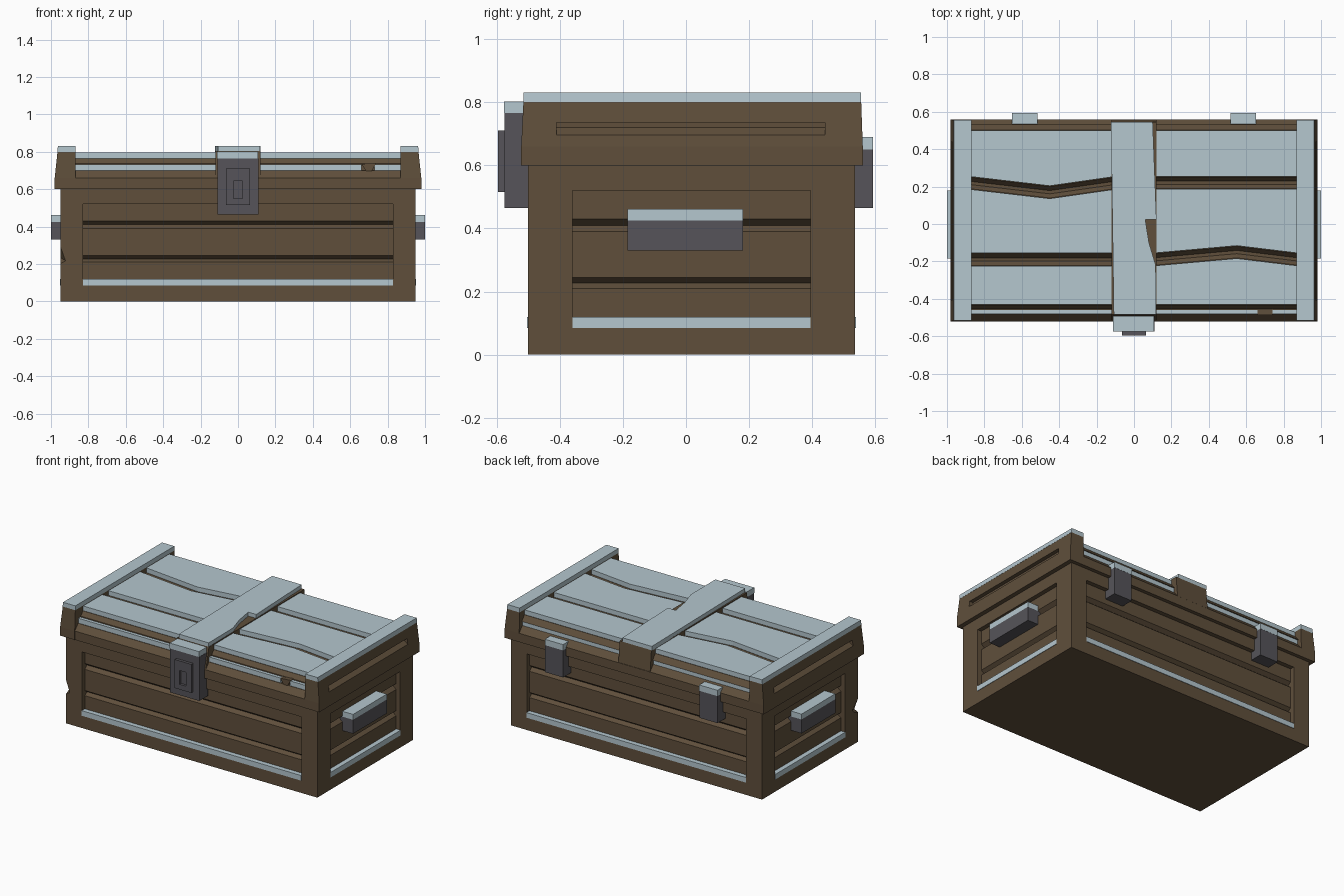
import bpy, bmesh

if "Cube" in bpy.data.objects:
    bpy.data.objects.remove(bpy.data.objects["Cube"])


def material(name, rgb):
    m = bpy.data.materials.new(name)
    m.diffuse_color = (*rgb, 1)
    m.use_nodes = True
    m.node_tree.nodes["Principled BSDF"].inputs["Base Color"].default_value = m.diffuse_color
    return m


WOOD = material("dark_wood", (0.115, 0.078, 0.044))
SNOW = material("pale_snow", (0.46, 0.57, 0.62))
IRON = material("grey_iron", (0.092, 0.088, 0.100))


def loft(name, rings, mat):
    """Skin a stack of equal-length point rings and cap both ends."""
    bm = bmesh.new()
    vs = [[bm.verts.new(p) for p in ring] for ring in rings]
    n = len(vs[0])
    bm.faces.new(vs[0])
    bm.faces.new(vs[-1])
    for a, b in zip(vs, vs[1:]):
        for i in range(n):
            j = (i + 1) % n
            bm.faces.new((a[i], a[j], b[j], b[i]))
    bmesh.ops.recalc_face_normals(bm, faces=bm.faces)
    me = bpy.data.meshes.new(name)
    bm.to_mesh(me)
    bm.free()
    me.materials.append(mat)
    ob = bpy.data.objects.new(name, me)
    bpy.context.collection.objects.link(ob)
    return ob


def rect(x0, x1, y0, y1, z):
    return [(x0, y0, z), (x1, y0, z), (x1, y1, z), (x0, y1, z)]


def box(name, x0, x1, y0, y1, z0, z1, mat):
    return loft(name, [rect(x0, x1, y0, y1, z0), rect(x0, x1, y0, y1, z1)], mat)


def cut(ob, cutter):
    cutter.hide_render = True
    cutter.display_type = 'WIRE'
    mod = ob.modifiers.new("cut", 'BOOLEAN')
    mod.operation = 'DIFFERENCE'
    mod.solver = 'EXACT'
    mod.object = cutter


def sides(s, a, b):
    return (a, b) if s > 0 else (-b, -a)


# Body: solid base and top rails, corner posts, grooved plank core
X, Y0, Y1 = 0.95, -0.50, 0.535
box("body_base", -X, X, Y0, Y1, 0, 0.085, WOOD)
box("body_top_rail", -X, X, Y0, Y1, 0.52, 0.605, WOOD)
for s in (-1, 1):
    xa, xb = sides(s, 0.83, X)
    front = box("corner_post_front", xa, xb, Y0, -0.36, 0.085, 0.52, WOOD)
    box("corner_post_back", xa, xb, 0.395, Y1, 0.085, 0.52, WOOD)
    if s < 0:  # chipped corner
        chip = loft("corner_chip_cutter",
                    [[(-0.97, -0.51, 0.36), (-0.918, -0.51, 0.215), (-0.97, -0.51, 0.19)],
                     [(-0.97, -0.44, 0.33), (-0.949, -0.44, 0.235), (-0.97, -0.44, 0.21)]], WOOD)
        cut(front, chip)

levels = [(0.08, 0.03), (0.21, 0.03), (0.227, 0.055), (0.245, 0.03),
          (0.39, 0.03), (0.41, 0.055), (0.43, 0.03), (0.53, 0.03)]
loft("plank_walls", [rect(-X + d, X - d, Y0 + d, Y1 - d, z) for z, d in levels], WOOD)

# Snow lying on the ledges of the wall panels
box("snow_ledge_front", -0.83, 0.83, Y0 - 0.003, -0.44, 0.085, 0.12, SNOW)
box("snow_ledge_back", -0.83, 0.83, 0.47, Y1 + 0.003, 0.085, 0.12, SNOW)
for s in (-1, 1):
    box("snow_ledge_side", *sides(s, 0.89, X + 0.003), -0.36, 0.395, 0.085, 0.12, SNOW)

# Side handles with snow on top
for s in (-1, 1):
    xa, xb = sides(s, 0.90, 1.0)
    box("side_handle", xa, xb, -0.185, 0.18, 0.33, 0.425, IRON)
    box("handle_snow", xa, xb, -0.185, 0.18, 0.425, 0.462, SNOW)

# Lid rim with chamfered front and back edges
rim = [(-0.52, 0.6), (-0.52, 0.66), (-0.485, 0.70), (0.525, 0.70), (0.56, 0.66), (0.56, 0.6)]
loft("lid_rim", [[(x, y, z) for y, z in rim] for x in (-0.88, 0.88)], WOOD)
box("lid_core", -0.88, 0.88, -0.46, 0.50, 0.69, 0.737, WOOD)

# Lid end beams with a long slot, capped with snow
for s in (-1, 1):
    beam = loft("lid_end_beam",
                [rect(*sides(s, 0.87, 0.98), -0.522, 0.56, 0.60),
                 rect(*sides(s, 0.87, 0.98), -0.522, 0.56, 0.66),
                 rect(*sides(s, 0.87, 0.965), -0.515, 0.555, 0.80)], WOOD)
    slot = [(0.99, 0.685), (0.945, 0.72), (0.945, 0.735), (0.99, 0.735)]
    cut(beam, loft("slot_cutter", [[(s * x, y, z) for x, z in slot]
                                   for y in (-0.41, 0.44)], WOOD))
    loft("end_beam_snow", [rect(*sides(s, 0.87, 0.966), -0.515, 0.555, 0.80),
                           rect(*sides(s, 0.87, 0.963), -0.515, 0.555, 0.83)], SNOW)


# Lid planks: sloped wood edges below, snow slab on top
def plank(xs, lo, hi):
    def ring(z, grow):
        return ([(x, y - grow, z) for x, y in zip(xs, lo)] +
                [(x, y + grow, z) for x, y in zip(xs[::-1], hi[::-1])])
    loft("lid_plank", [ring(0.73, 0.031), ring(0.765, 0.003)], WOOD)
    loft("lid_plank_snow", [ring(0.765, 0), ring(0.797, 0)], SNOW)


G = 0.034  # half gap
for xs, low, high in (([-0.88, -0.45, -0.10], [-0.19, -0.19, -0.19], [0.22, 0.17, 0.22]),
                      ([0.10, 0.55, 0.88], [-0.19, -0.15, -0.19], [0.22, 0.22, 0.22])):
    plank(xs, [-0.43] * 3, [y - G for y in low])
    plank(xs, [y + G for y in low], [y - G for y in high])
    plank(xs, [y + G for y in high], [0.50] * 3)

# Snow strips caught on the lid rim, broken at a splintered spot
for x0, x1 in ((-0.87, -0.12), (0.12, 0.66), (0.73, 0.87)):
    box("rim_snow_front", x0, x1, -0.482, -0.44, 0.70, 0.733, SNOW)
for x0, x1 in ((-0.87, -0.12), (0.12, 0.87)):
    box("rim_snow_back", x0, x1, 0.48, 0.525, 0.70, 0.733, SNOW)
loft("rim_splinter", [[(0.66, y, 0.735), (0.69, y, 0.69), (0.71, y, 0.69), (0.74, y, 0.74)]
                      for y in (-0.487, -0.45)], WOOD)

# Centre strap over the lid, snow slab with a broken notch
loft("centre_strap", [rect(-0.12, 0.12, -0.52, 0.56, 0.65),
                      rect(-0.12, 0.12, -0.485, 0.545, 0.803)], WOOD)
outline = [(-0.108, -0.485), (0.118, -0.485), (0.116, -0.22), (0.08, -0.10), (0.06, 0.025),
           (0.12, 0.025), (0.10, 0.545), (-0.123, 0.545)]
loft("centre_strap_snow", [[(x, y, z) for x, y in outline] for z in (0.80, 0.83)], SNOW)

# Front clasp, lock plate with keyhole recess
box("clasp", -0.11, 0.11, -0.575, -0.48, 0.465, 0.765, IRON)
box("clasp_snow", -0.113, 0.108, -0.576, -0.493, 0.765, 0.802, SNOW)


def y_rect(hx, z0, z1, y):
    return [(-hx, y, z0), (hx, y, z0), (hx, y, z1), (-hx, y, z1)]


loft("lock_plate", [y_rect(0.063, 0.515, 0.71, -0.57), y_rect(0.063, 0.515, 0.71, -0.595),
                    y_rect(0.025, 0.55, 0.645, -0.595), y_rect(0.025, 0.55, 0.645, -0.578)], IRON)

# Back hinges with snow on top
for s in (-1, 1):
    xa, xb = sides(s, 0.515, 0.653)
    box("back_hinge", xa, xb, 0.50, 0.592, 0.465, 0.65, IRON)
    box("hinge_snow", xa, xb, 0.53, 0.593, 0.65, 0.69, SNOW)
